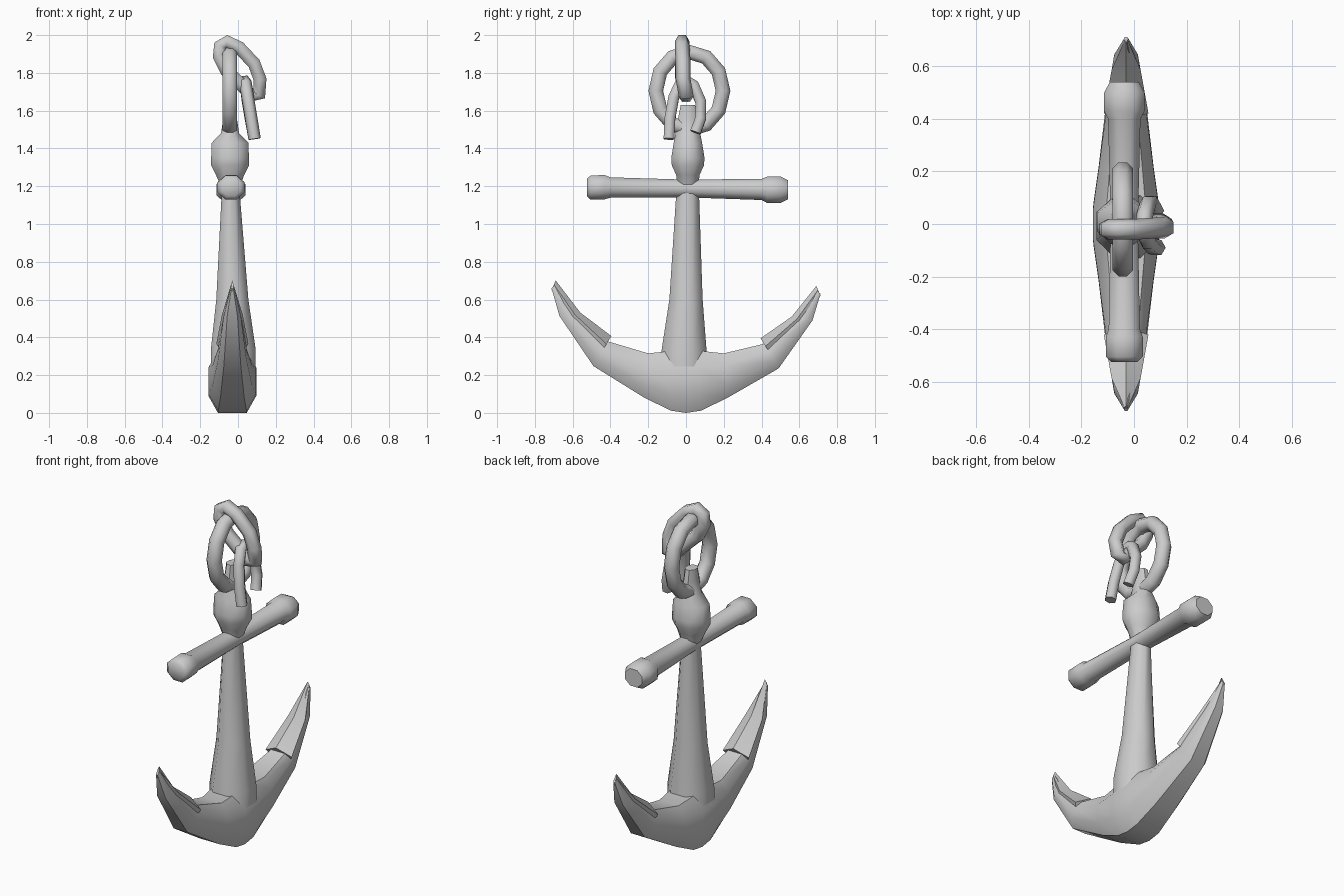
import bpy, bmesh, math
from mathutils import Vector

if "Cube" in bpy.data.objects:
    bpy.data.objects.remove(bpy.data.objects["Cube"])

CX = -0.03
BOX8 = [(.6, 1), (1, .45), (1, -.45), (.6, -1), (-.6, -1), (-1, -.45), (-1, .45), (-.6, 1)]
BLADE = [(0, 1), (1, .2), (.5, -1), (-.5, -1), (-1, .2)]


def ngon(n):
    return [(math.cos(2 * math.pi * (i + .5) / n) / math.cos(math.pi / n),
             math.sin(2 * math.pi * (i + .5) / n) / math.cos(math.pi / n)) for i in range(n)]


def loft(name, rings, closed=False, caps=True, angle=50):
    """Skin a list of point rings into one mesh."""
    bm = bmesh.new()
    vs = [[bm.verts.new(p) for p in r] for r in rings]
    n, m = len(rings[0]), len(rings)
    for i in range(m if closed else m - 1):
        a, b = vs[i], vs[(i + 1) % m]
        for j in range(n):
            k = (j + 1) % n
            bm.faces.new((a[j], a[k], b[k], b[j]))
    if caps and not closed:
        bm.faces.new(vs[0])
        bm.faces.new(vs[-1])
    bmesh.ops.recalc_face_normals(bm, faces=bm.faces)
    me = bpy.data.meshes.new(name)
    bm.to_mesh(me)
    bm.free()
    ob = bpy.data.objects.new(name, me)
    bpy.context.collection.objects.link(ob)
    bpy.ops.object.select_all(action='DESELECT')
    ob.select_set(True)
    bpy.context.view_layer.objects.active = ob
    bpy.ops.object.shade_smooth_by_angle(angle=math.radians(angle))
    return ob


def column(name, rows, n=8):
    """Stack of rings (z, centre x, centre y, rx, ry)."""
    return loft(name, [[(cx + rx * u, cy + ry * v, z) for u, v in ngon(n)]
                       for z, cx, cy, rx, ry in rows])


def tube(name, path, normal, r, n=6, closed=True):
    """Round bar along a path lying roughly in the plane with this normal."""
    pts, nor, rings = [Vector(p) for p in path], Vector(normal).normalized(), []
    m = len(pts)
    for i, p in enumerate(pts):
        a = pts[(i - 1) % m] if closed else pts[max(i - 1, 0)]
        b = pts[(i + 1) % m] if closed else pts[min(i + 1, m - 1)]
        side = (b - a).normalized().cross(nor).normalized()
        rings.append([p + r * .95 * (u * side + v * nor) for u, v in ngon(n)])
    return loft(name, rings, closed, caps=True, angle=65)


def section(b, t, w, s, shape):
    """Cross-section between a lower and an upper (y, z) point, side s."""
    lift = lambda y: .03 * max(0, y - .2) / .5 if s < 0 else 0
    return [(CX + w * u, s * ((b[0] + t[0]) / 2 + v * (t[0] - b[0]) / 2),
             (b[1] + t[1]) / 2 + v * (t[1] - b[1]) / 2 + lift(t[0])) for u, v in shape]


# curved arms, one skin from tip to tip
ARM = [((.08, .012), (.06, .33), .125), ((.22, .08), (.2, .315), .105),
       ((.49, .235), (.41, .365), .075), ((.67, .49), (.58, .50), .045),
       ((.712, .63), (.69, .65), .008)]
mid = [section((0, 0), (0, .33), .127, 1, BOX8)]
loft("arms", [section(*a, -1, BOX8) for a in reversed(ARM)] + mid
     + [section(*a, 1, BOX8) for a in ARM])

# raised palms on the arm ends
PALM = [((.46, .29), (.395, .395), .085), ((.63, .48), (.56, .51), .055),
        ((.712, .62), (.69, .672), .006)]
for s, nm in ((1, "palm_right"), (-1, "palm_left")):
    loft(nm, [section(*p, s, BLADE) for p in PALM], angle=35)

# tapering shank
column("shank", [(.2, -.025, -.01, .118, .13), (.34, -.025, -.01, .118, .118),
                 (.6, -.03, 0, .085, .088), (1.25, -.04, .01, .042, .056)])

# head with the lug that holds the ring
column("head", [(1.2, -.04, .01, .05, .055), (1.26, -.042, .01, .075, .062),
                (1.31, -.042, .01, .1, .085), (1.35, -.042, .01, .1, .088),
                (1.43, -.042, .01, .097, .075), (1.48, -.042, .01, .048, .065),
                (1.56, -.042, .01, .036, .052), (1.63, -.042, .01, .03, .038)])

# cross stock with knobbed ends
STOCK = [(-.525, .045, 1.193), (-.505, .064, 1.193), (-.43, .064, 1.195), (-.40, .054, 1.193),
         (0, .047, 1.188), (.40, .056, 1.183), (.43, .07, 1.181), (.50, .07, 1.181), (.54, .05, 1.181)]
loft("stock", [[(-.037 + 1.1 * r * u, y, z + r * v) for u, v in ngon(8)] for y, r, z in STOCK])

# ring through the lug
tube("ring", [(-.043, .018 + .178 * math.cos(a), 1.705 + .205 * math.sin(a))
              for a in (2 * math.pi * i / 12 for i in range(12))], (1, 0, 0), .041, 8)

# slanted chain link hanging over the ring
tube("chain_link", [(-.1, -.02, 1.89), (-.095, -.02, 1.945), (-.06, -.02, 1.966), (.005, -.02, 1.935),
                    (.085, -.015, 1.85), (.117, -.015, 1.765), (.112, 0, 1.68), (.075, 0, 1.675),
                    (.02, -.015, 1.735), (-.06, -.02, 1.81)], (0, 1, 0), .036)

# broken half link at the end of the chain
tube("broken_link", [(.088, -.09, 1.45), (.07, -.085, 1.56), (.052, -.065, 1.67), (.04, -.03, 1.745),
                     (.037, .005, 1.756), (.042, .04, 1.735), (.053, .077, 1.65),
                     (.068, .078, 1.56), (.082, .05, 1.485)], (1, 0, .15), .03, closed=False)
